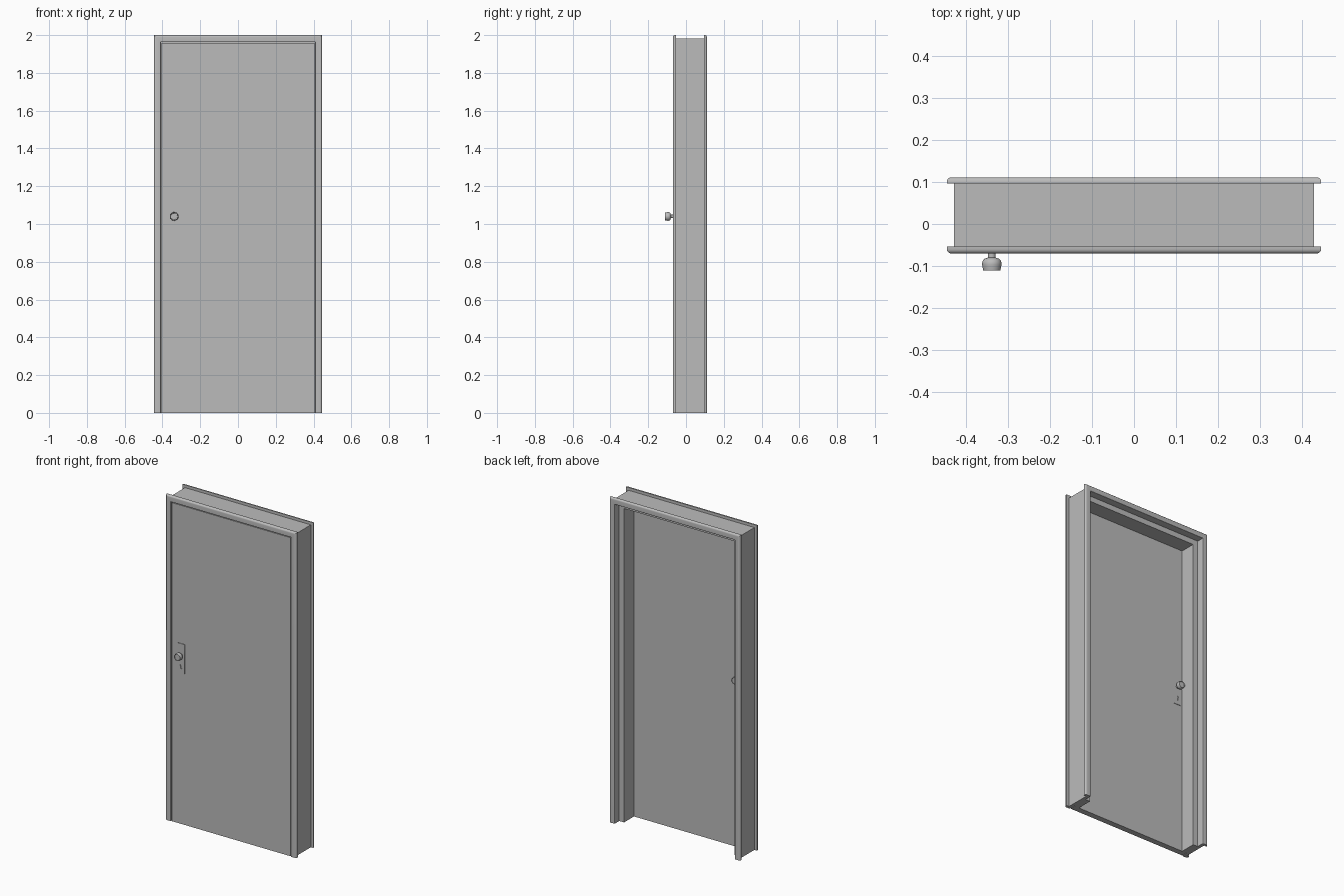
import bpy, bmesh, math

cube = bpy.data.objects.get("Cube")
if cube:
    bpy.data.objects.remove(cube)

grey = bpy.data.materials.new("plain grey")
grey.use_nodes = True
grey.diffuse_color = (0.5, 0.5, 0.5, 1)
grey.node_tree.nodes["Principled BSDF"].inputs["Base Color"].default_value = (0.5, 0.5, 0.5, 1)

HALF_W, TOP = 0.445, 2.0
FRONT, BACK = -0.07, 0.111           # casing faces
LEAF_FRONT, LEAF_BACK = -0.066, -0.03
LOCK_X, KNOB_Z, KEY_Z = -0.338, 1.04, 0.97


def finish(name, bm, smooth=False):
    bmesh.ops.recalc_face_normals(bm, faces=bm.faces)
    mesh = bpy.data.meshes.new(name)
    bm.to_mesh(mesh)
    bm.free()
    obj = bpy.data.objects.new(name, mesh)
    bpy.context.collection.objects.link(obj)
    mesh.materials.append(grey)
    if smooth:
        bpy.ops.object.select_all(action="DESELECT")
        obj.select_set(True)
        bpy.context.view_layer.objects.active = obj
        bpy.ops.object.shade_smooth_by_angle(angle=math.radians(35))
    return obj


def corner(cu, cy, r, start, steps=5):
    """Quarter arc of a rounded corner in the frame section."""
    angles = [math.radians(start - 90 * i / steps) for i in range(steps + 1)]
    return [(cu + r * math.cos(a), cy + r * math.sin(a)) for a in angles]


# Frame: one section (inward offset, y) swept up, across and down
R, r = 0.011, 0.004
section = [(0.017, -0.053), (0.017, 0.096), (0, 0.096)]
section += corner(R, BACK - R, R, 180)
section += corner(0.037 - r, BACK - r, r, 90)
section += [(0.037, 0.066), (0.07, 0.066), (0.07, LEAF_BACK), (0.037, LEAF_BACK)]
section += corner(0.037 - r, FRONT + r, r, 0)
section += corner(R, FRONT + R, R, -90)
section += [(0, -0.053)]

bm = bmesh.new()
rings = []
for side, at_top in ((-1, False), (-1, True), (1, True), (1, False)):
    rings.append([bm.verts.new((side * (HALF_W - u), y, TOP - u if at_top else 0))
                  for u, y in section])
for a, b in zip(rings, rings[1:]):
    for i in range(len(section)):
        j = (i + 1) % len(section)
        bm.faces.new((a[i], a[j], b[j], b[i]))
bm.faces.new(rings[0])
bm.faces.new(rings[-1])
finish("door_frame", bm, smooth=True)

# Door leaf
bm = bmesh.new()
bmesh.ops.create_cube(bm, size=1)
height = TOP - 0.041
for v in bm.verts:
    v.co = (v.co.x * 0.808, LEAF_FRONT if v.co.y < 0 else LEAF_BACK, (v.co.z + 0.5) * height)
finish("door_leaf", bm)


def knob(name, base, out):
    """Turned knob; out is the y direction it points."""
    profile = [(0.009, -0.002), (0.009, 0.014), (0.016, 0.016), (0.021, 0.02),
               (0.023, 0.026), (0.023, 0.031), (0.0205, 0.044), (0.018, 0.044), (0.017, 0.042)]
    bm = bmesh.new()
    n = 32
    loops = []
    for rad, d in profile:
        loops.append([bm.verts.new((LOCK_X + rad * math.cos(math.tau * k / n), base + out * d,
                                    KNOB_Z + rad * math.sin(math.tau * k / n))) for k in range(n)])
    for a, b in zip(loops, loops[1:]):
        for k in range(n):
            m = (k + 1) % n
            bm.faces.new((a[k], a[m], b[m], b[k]))
    bm.faces.new(loops[0])
    bm.faces.new(loops[-1])
    finish(name, bm, smooth=True)


def lock_plate(name, y):
    """Thin plate with a keyhole opening."""
    curve = bpy.data.curves.new(name, "CURVE")
    curve.dimensions = "2D"
    curve.fill_mode = "BOTH"
    curve.extrude = 0.003
    plate = [(-0.023, 0.93), (0.023, 0.93), (0.023, 1.11), (-0.023, 1.11)]
    hole = [(0.004, KEY_Z - 0.014), (-0.004, KEY_Z - 0.014)]
    for k in range(13):
        a = math.radians(230 - 280 * k / 12)
        hole.append((0.007 * math.cos(a), KEY_Z + 0.007 + 0.007 * math.sin(a)))
    for pts in (plate, hole):
        spline = curve.splines.new("POLY")
        spline.points.add(len(pts) - 1)
        for p, (x, z) in zip(spline.points, pts):
            p.co = (x, z, 0, 1)
        spline.use_cyclic_u = True
    curve.materials.append(grey)
    obj = bpy.data.objects.new(name, curve)
    obj.location = (LOCK_X, y, 0)
    obj.rotation_euler.x = math.pi / 2
    bpy.context.collection.objects.link(obj)


# Lock furniture on both faces
for label, base, out in (("front", LEAF_FRONT, -1), ("back", LEAF_BACK, 1)):
    lock_plate(label + "_lock_plate", base)
    knob(label + "_knob", base, out)
